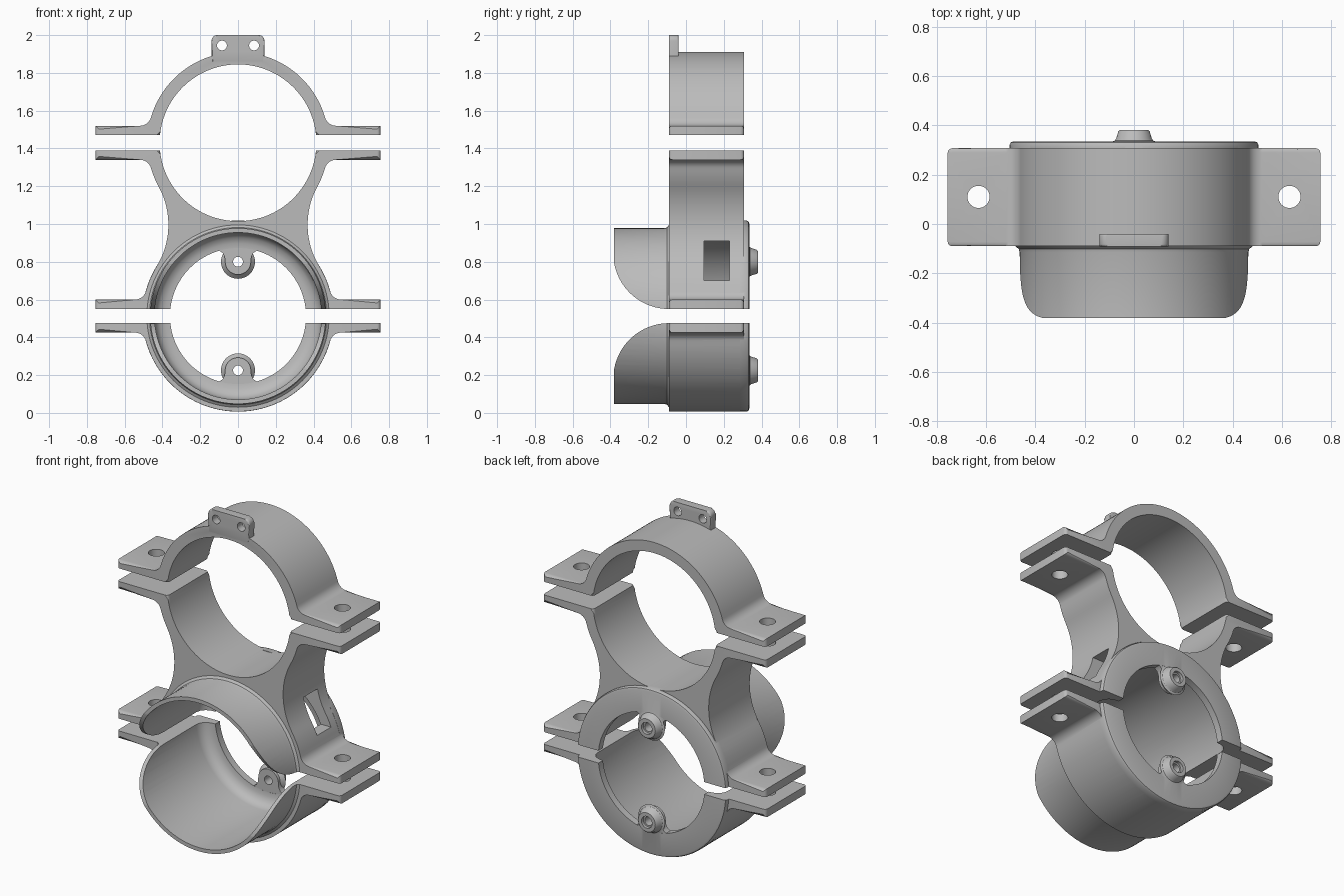
import bpy, bmesh
from math import sin, cos, radians, degrees, sqrt, asin, atan2

cube = bpy.data.objects.get("Cube")
if cube:
    bpy.data.objects.remove(cube, do_unlink=True)

UP, LOW = 1.43, 0.5125            # ring centre heights
UP_R, UP_BORE, UP_H = 0.48, 0.415, 0.04
LOW_R, LOW_BORE, LOW_H = 0.505, 0.455, 0.0375
THICK, TIP, FILLET = 0.05, 0.755, 0.06
FRONT, BACK = -0.09, 0.307
MATES = (UP + UP_H, UP - UP_H, LOW + LOW_H, LOW - LOW_H)

grey = bpy.data.materials.new("Light grey plastic")
grey.use_nodes = True
tone = (0.5, 0.5, 0.5, 1)
grey.diffuse_color = tone
grey.node_tree.nodes["Principled BSDF"].inputs["Base Color"].default_value = tone


def arc(cx, cy, r, a0, a1, n):
    return [(cx + r * cos(radians(a0 + (a1 - a0) * i / n)),
             cy + r * sin(radians(a0 + (a1 - a0) * i / n))) for i in range(n + 1)]


def finish(name, bm):
    bmesh.ops.recalc_face_normals(bm, faces=bm.faces)
    mesh = bpy.data.meshes.new(name)
    bm.to_mesh(mesh)
    bm.free()
    ob = bpy.data.objects.new(name, mesh)
    bpy.context.collection.objects.link(ob)
    return ob


def prism(name, outline, t0, t1, axis="y", bevel=0):
    """Extrude a 2D outline along an axis, rounding the rims except on mating faces."""
    place = {"x": lambda a, b, t: (t, a, b),
             "y": lambda a, b, t: (a, t, b),
             "z": lambda a, b, t: (a, b, t)}[axis]
    pts = []
    for p in outline:
        if not pts or abs(p[0] - pts[-1][0]) + abs(p[1] - pts[-1][1]) > 1e-5:
            pts.append(p)
    if abs(pts[0][0] - pts[-1][0]) + abs(pts[0][1] - pts[-1][1]) < 1e-5:
        pts.pop()
    bm = bmesh.new()
    ends = [[bm.verts.new(place(a, b, t)) for a, b in pts] for t in (t0, t1)]
    caps = [bm.faces.new(e) for e in ends]
    for i in range(len(pts)):
        j = (i + 1) % len(pts)
        bm.faces.new((ends[0][i], ends[0][j], ends[1][j], ends[1][i]))
    if bevel:
        rims = [e for f in caps for e in f.edges
                if not any(all(abs(v.co.z - m) < 1e-4 for v in e.verts) for m in MATES)]
        bmesh.ops.bevel(bm, geom=rims, offset=bevel, segments=3, profile=0.5,
                        affect="EDGES", clamp_overlap=False)
    return finish(name, bm)


def lathe(name, profile, z, n=96):
    """Spin a closed (radius, y) profile around a y-parallel axis at height z."""
    bm = bmesh.new()
    rings = [[bm.verts.new((r * cos(radians(360 * i / n)), y, z + r * sin(radians(360 * i / n))))
              for r, y in profile] for i in range(n)]
    for i in range(n):
        a, b = rings[i], rings[(i + 1) % n]
        for k in range(len(profile)):
            m = (k + 1) % len(profile)
            bm.faces.new((a[k], a[m], b[m], b[k]))
    return finish(name, bm)


def combine(ob, other, op):
    mod = ob.modifiers.new("join", "BOOLEAN")
    mod.operation, mod.solver, mod.object = op, "EXACT", other
    bpy.context.view_layer.objects.active = ob
    bpy.ops.object.modifier_apply(modifier=mod.name)
    bpy.data.objects.remove(other, do_unlink=True)


def circle(cx, cy, r, n=32):
    return arc(cx, cy, r, 0, 360, n)


def mirrored(side):
    return [(-x, z) for x, z in reversed(side)]


def shoulder(R, h, start, n):
    """Ring arc, fillet and flange tip, measured from the ring centre."""
    fz = h + THICK + FILLET
    fx = sqrt((R + FILLET) ** 2 - fz ** 2)
    t = degrees(atan2(fz, fx))
    return (arc(0, 0, R, start, t, n) + arc(fx, fz, FILLET, t + 180, 270, 8)
            + [(TIP, h + THICK), (TIP, h)])


def bore(r, h):
    a = degrees(asin(h / r))
    return arc(0, 0, r, a, 180 - a, 56)


def shift(pts, z, sign):
    return [(x, z + sign * u) for x, u in pts]


def half_clamp(name, z, R, r, h, sign):
    side = shoulder(R, h, 90, 28)
    outline = side + bore(r, h) + mirrored(side)
    return prism(name, shift(outline, z, sign), FRONT, BACK, bevel=0.018)


def hooded_liner(sign):
    """Liner tube with the projecting hood, back plate and screw boss of one half."""
    ob = lathe("liner", [(0.442, -0.38), (0.465, -0.38), (0.465, -0.115), (0.469, -0.101),
                         (0.484, -0.089), (0.484, 0.285), (0.506, 0.285), (0.506, 0.32),
                         (0.501, 0.331), (0.49, 0.335), (0.36, 0.335), (0.36, 0.292),
                         (0.385, 0.29), (0.415, 0.278), (0.435, 0.255), (0.442, 0.225)], LOW)
    d = 0.2875
    neck = [(0.1, 0.4), (0.1, 0.347), (0.082, 0.335), (0.071, 0.315)]
    neck += arc(0, d, 0.068, 0, -90, 12)
    combine(ob, prism("neck", shift(neck + mirrored(neck), LOW, sign), 0.293, 0.334), "UNION")
    boss = [(0.01, 0.31), (0.067, 0.31), (0.09, 0.333), (0.078, 0.338), (0.072, 0.347),
            (0.064, 0.374), (0.058, 0.38), (0.01, 0.38)]
    combine(ob, lathe("boss", boss, LOW + sign * d, 40), "UNION")
    for r, y in ((0.026, 0.2), (0.036, 0.362)):
        combine(ob, prism("screw", circle(0, LOW + sign * d, r), y, 0.5), "DIFFERENCE")
    # trim at the split and sweep the hood's lower corner away
    s = 0.295
    trim = [(0.8, -1.5), (0.8, LOW_H)] + arc(FRONT, LOW_H + s, s, 270, 180, 24)
    trim += [(-0.8, LOW_H + s), (-0.8, -1.5)]
    combine(ob, prism("trim", shift(trim, LOW, sign), -1, 1, "x"), "DIFFERENCE")
    return ob


# Top clamp with its drilled tab
top = half_clamp("top_clamp", UP, UP_R, UP_BORE, UP_H, 1)
tab_side = arc(0.11, 1.97, 0.03, 90, 0, 8) + [(0.14, 1.853)]
combine(top, prism("tab", tab_side + mirrored(tab_side), FRONT - 0.0005, -0.04, bevel=0.008), "UNION")
for x in (-0.085, 0.085):
    combine(top, prism("tab_hole", circle(x, 1.945, 0.026), -0.3, 0.1), "DIFFERENCE")

# Middle body: two opposed half rings blended by a concave waist
WAIST = 0.42
d_up, d_low, gap = UP_R + WAIST, LOW_R + WAIST, UP - LOW
t = (gap ** 2 + d_low ** 2 - d_up ** 2) / (2 * gap)
wx = sqrt(d_low ** 2 - t ** 2)
a_low, a_up = degrees(atan2(t, wx)), degrees(atan2(gap - t, wx))
side = shift(reversed(shoulder(UP_R, UP_H, a_up, 6)), UP, -1)
side += arc(wx, LOW + t, WAIST, 180 - a_up, 180 + a_low, 20)
side += shift(shoulder(LOW_R, LOW_H, a_low, 6), LOW, 1)
outline = (side + shift(bore(LOW_BORE, LOW_H), LOW, 1) + mirrored(side)
           + shift(reversed(bore(UP_BORE, UP_H)), UP, -1))
middle = prism("middle_body", outline, FRONT, BACK, bevel=0.018)
combine(middle, hooded_liner(1), "UNION")
window = [(0.095, 0.70), (0.23, 0.70), (0.23, 0.91), (0.095, 0.91)]
combine(middle, prism("window", window, 0.12, 0.8, "x"), "DIFFERENCE")

# Bottom clamp
bottom = half_clamp("bottom_clamp", LOW, LOW_R, LOW_BORE, LOW_H, -1)
combine(bottom, hooded_liner(-1), "UNION")

# Bolt holes, colour and shading
for ob in (top, middle, bottom):
    for x in (-0.63, 0.63):
        combine(ob, prism("bolt", circle(x, 0.11, 0.045), -1, 3, "z"), "DIFFERENCE")
    ob.data.materials.clear()
    ob.data.materials.append(grey)
    bpy.ops.object.select_all(action="DESELECT")
    ob.select_set(True)
    bpy.context.view_layer.objects.active = ob
    bpy.ops.object.shade_smooth_by_angle(angle=radians(32))
